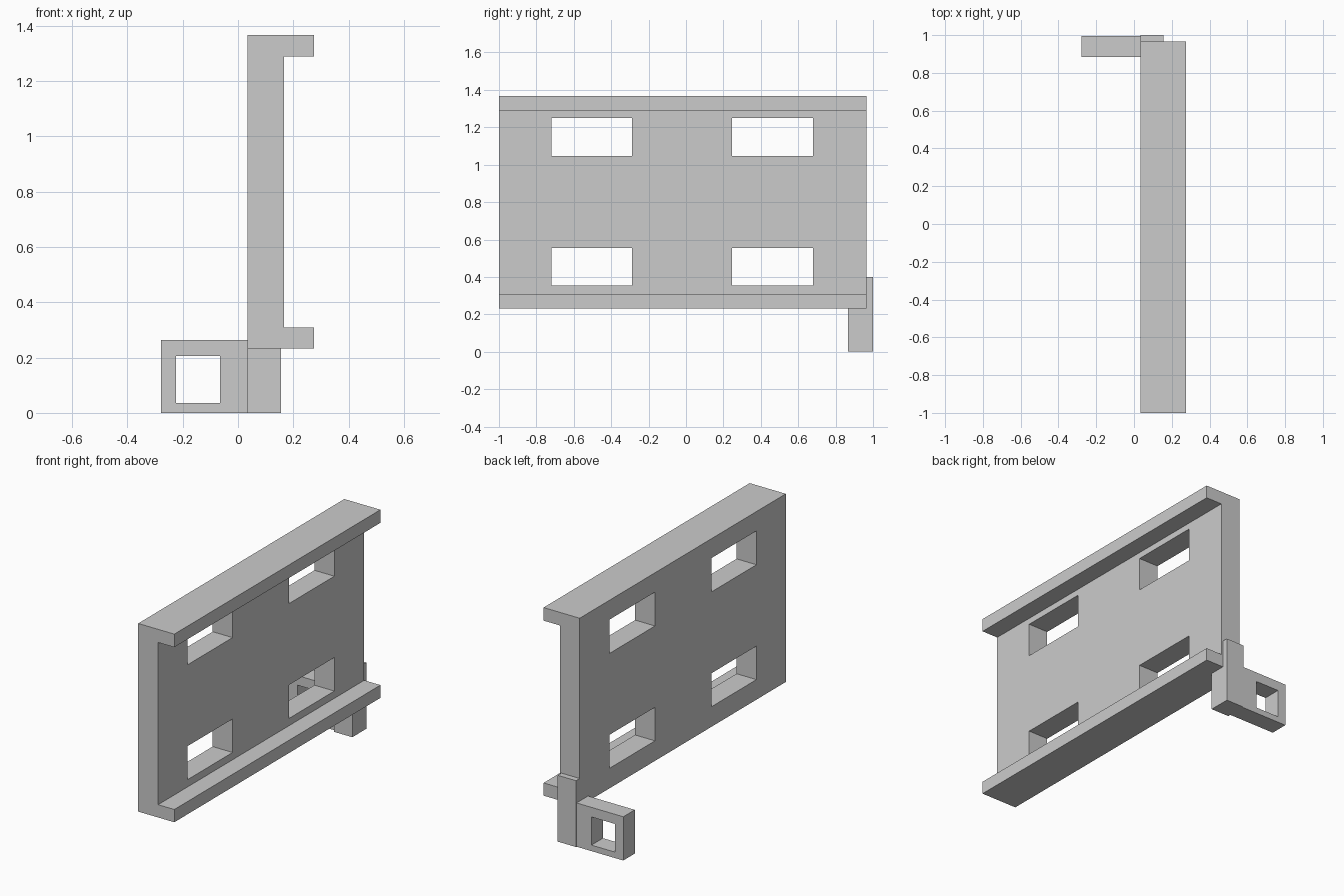
import bpy, bmesh
from mathutils import Vector

cube = bpy.data.objects.get("Cube")
if cube:
    bpy.data.objects.remove(cube, do_unlink=True)

grey = bpy.data.materials.new("plain grey")
grey.use_nodes = True
colour = (0.6, 0.6, 0.6, 1)
grey.diffuse_color = colour
grey.node_tree.nodes["Principled BSDF"].inputs["Base Color"].default_value = colour


def slab(name, axis, span, along, heights):
    """Plate with its normal on axis; odd cells of the along/heights grid are openings."""
    def point(u, v):
        return Vector((span[0], u, v)) if axis == "x" else Vector((u, span[0], v))

    bm = bmesh.new()
    grid = [[bm.verts.new(point(u, v)) for v in heights] for u in along]
    for i in range(len(along) - 1):
        for j in range(len(heights) - 1):
            if i % 2 and j % 2:
                continue
            bm.faces.new((grid[i][j], grid[i + 1][j], grid[i + 1][j + 1], grid[i][j + 1]))
    # Give the sheet its thickness
    result = bmesh.ops.extrude_face_region(bm, geom=bm.faces[:])
    verts = [g for g in result["geom"] if isinstance(g, bmesh.types.BMVert)]
    depth = span[1] - span[0]
    shift = Vector((depth, 0, 0)) if axis == "x" else Vector((0, depth, 0))
    bmesh.ops.translate(bm, verts=verts, vec=shift)
    bmesh.ops.recalc_face_normals(bm, faces=bm.faces[:])
    # Merge the flat cells into clean faces around the openings
    bmesh.ops.dissolve_limit(bm, angle_limit=0.01, verts=bm.verts[:], edges=bm.edges[:])
    mesh = bpy.data.meshes.new(name)
    bm.to_mesh(mesh)
    bm.free()
    mesh.materials.append(grey)
    obj = bpy.data.objects.new(name, mesh)
    bpy.context.collection.objects.link(obj)
    return obj


front, back = -1.0, 0.965
bottom, top = 0.232, 1.367

# Upright panel with four rectangular windows
slab("panel", "x", (0.034, 0.167), (front, -0.72, -0.29, 0.247, 0.68, back),
     (bottom, 0.353, 0.555, 1.046, 1.25, top))

# Flanges along the top and bottom edges
for name, low, high in (("top_flange", 1.288, top), ("bottom_flange", bottom, 0.309)):
    slab(name, "x", (0.167, 0.275), (front, back), (low, high))

# Bracket post at the rear corner, and the square loop beside it
slab("bracket_post", "y", (0.867, 1.0), (0.034, 0.156), (0, 0.4))
slab("bracket_loop", "y", (0.885, 0.995), (-0.278, -0.224, -0.065, 0.034),
     (0, 0.036, 0.206, 0.264))
